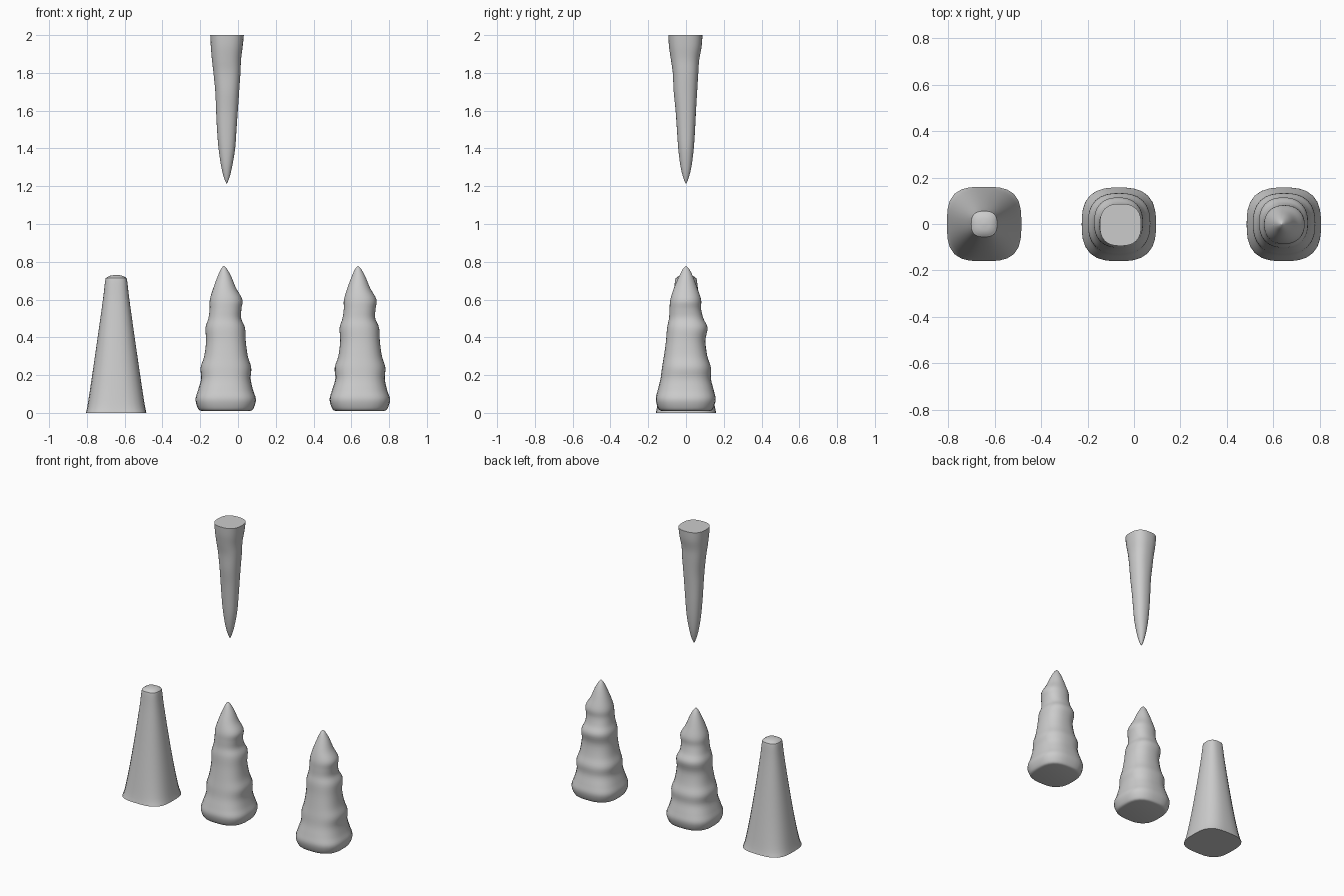
import bpy, bmesh, math

SIDES = 32
STEPS = 4


def smooth_rows(rows):
    """Catmull-Rom interpolation between the profile rows."""
    out = []
    for i in range(len(rows) - 1):
        p0, p1 = rows[max(i - 1, 0)], rows[i]
        p2, p3 = rows[i + 1], rows[min(i + 2, len(rows) - 1)]
        for s in range(STEPS):
            t = s / STEPS
            out.append([0.5 * (2 * b + (c - a) * t + (2 * a - 5 * b + 4 * c - d) * t ** 2
                               + (3 * b - a - 3 * c + d) * t ** 3)
                        for a, b, c, d in zip(p0, p1, p2, p3)])
    out.append(list(rows[-1]))
    return out


def spike(name, x0, rows):
    """Loft of rounded-square rings; row = z, left, right, front, back, squareness."""
    bm = bmesh.new()
    rings = []
    for z, l, r, f, b, n in smooth_rows(rows):
        ring = []
        for k in range(SIDES):
            a = 2 * math.pi * k / SIDES
            c, s = math.cos(a), math.sin(a)
            m = (abs(c) ** n + abs(s) ** n) ** (-1 / n)
            ring.append(bm.verts.new((x0 + (l + r) / 2 + (r - l) / 2 * c * m,
                                      (f + b) / 2 + (b - f) / 2 * s * m, z)))
        rings.append(ring)
    for lo, hi in zip(rings, rings[1:]):
        for k in range(SIDES):
            j = (k + 1) % SIDES
            bm.faces.new((lo[k], lo[j], hi[j], hi[k]))
    bm.faces.new(rings[0][::-1])
    bm.faces.new(rings[-1])
    bmesh.ops.recalc_face_normals(bm, faces=bm.faces)
    mesh = bpy.data.meshes.new(name)
    bm.to_mesh(mesh)
    bm.free()
    ob = bpy.data.objects.new(name, mesh)
    bpy.context.collection.objects.link(ob)
    bpy.context.view_layer.objects.active = ob
    ob.select_set(True)
    bpy.ops.object.shade_smooth_by_angle(angle=math.radians(50))
    ob.select_set(False)


# Plain tapered stalagmite with a flared square base and blunt top
cone = [(0.0, .160, 3.2), (0.05, .150, 2.8), (0.2, .127, 2.5), (0.4, .098, 2.4),
        (0.6, .070, 2.5), (0.70, .058, 2.7), (0.715, .052, 2.7), (0.726, .032, 2.4),
        (0.73, .006, 2.0)]
spike("smooth_stalagmite", -0.645, [(z, -r, r, -r, r, n) for z, r, n in cone])

# Lumpy ringed stalagmites
lumpy = [(0.01, -.125, .125, -.125, .125, 2.8), (0.02, -.145, .145, -.145, .142, 2.8),
         (0.07, -.160, .160, -.160, .157, 2.8), (0.12, -.147, .145, -.150, .147, 2.7),
         (0.18, -.130, .132, -.135, .132, 2.6), (0.24, -.133, .135, -.127, .132, 2.5),
         (0.30, -.114, .117, -.117, .113, 2.5), (0.38, -.104, .106, -.106, .102, 2.4),
         (0.45, -.107, .102, -.100, .114, 2.4), (0.50, -.092, .082, -.090, .092, 2.4),
         (0.55, -.085, .083, -.087, .080, 2.3), (0.60, -.084, .088, -.083, .080, 2.2),
         (0.66, -.066, .055, -.064, .060, 2.1), (0.72, -.044, .030, -.038, .038, 2.0),
         (0.76, -.026, .008, -.018, .018, 2.0), (0.778, -.012, -.008, -.002, .002, 2.0)]
spike("middle_stalagmite", -0.065, lumpy)
spike("right_stalagmite", 0.645, lumpy)

# Hanging stalactite with a flat top
hanging = [(1.215, -.002, .002, -.002, .002, 2.0), (1.25, -.016, .016, -.016, .016, 2.0),
           (1.31, -.030, .030, -.030, .030, 2.1), (1.40, -.043, .045, -.041, .041, 2.2),
           (1.50, -.051, .052, -.048, .048, 2.3), (1.60, -.056, .059, -.055, .053, 2.3),
           (1.70, -.060, .066, -.065, .059, 2.3), (1.80, -.070, .073, -.070, .065, 2.4),
           (1.87, -.078, .076, -.080, .070, 2.4), (1.94, -.084, .085, -.090, .083, 2.5),
           (2.00, -.087, .091, -.094, .087, 2.6)]
spike("stalactite", -0.06, hanging)
